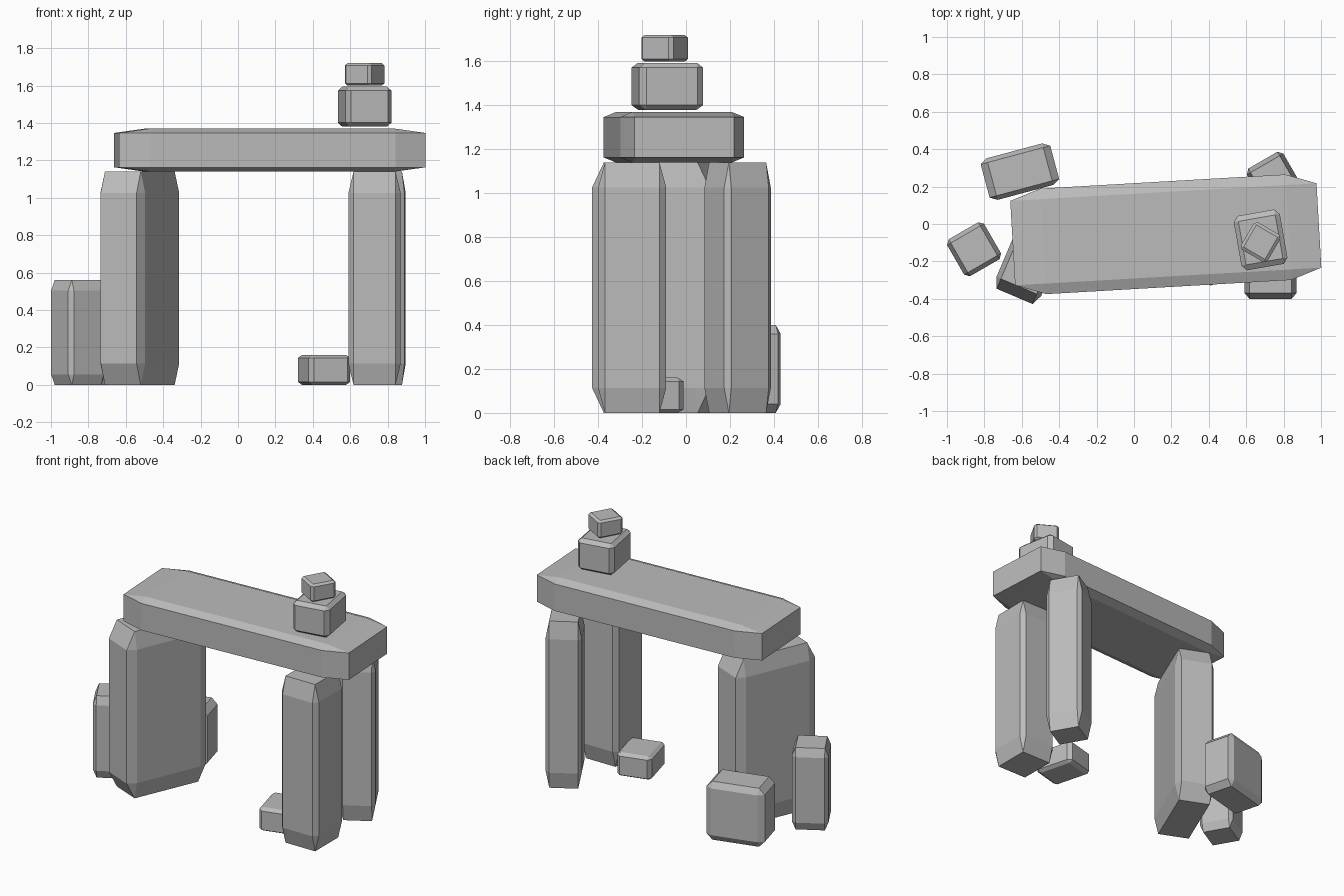
import bpy
import bmesh
import math
from mathutils import Matrix

# Remove the default cube
cube = bpy.data.objects.get("Cube")
if cube:
    bpy.data.objects.remove(cube, do_unlink=True)

# One stone colour
stone = bpy.data.materials.new("grey_stone")
stone.use_nodes = True
GREY = (0.5, 0.5, 0.5, 1.0)
stone.diffuse_color = GREY
stone.node_tree.nodes["Principled BSDF"].inputs["Base Color"].default_value = GREY


def chamfered_stone(name, x, y, bottom, top, width, depth, turn):
    """Cube with chamfered edges, stretched so the chamfers follow its size."""
    bm = bmesh.new()
    bmesh.ops.create_cube(bm, size=1.0)
    bmesh.ops.bevel(bm, geom=bm.edges[:], offset=0.1, segments=1, affect='EDGES')
    height = top - bottom
    bmesh.ops.transform(bm, matrix=Matrix.Diagonal((width, depth, height, 1)), verts=bm.verts)
    mesh = bpy.data.meshes.new(name)
    bm.to_mesh(mesh)
    bm.free()
    mesh.materials.append(stone)
    obj = bpy.data.objects.new(name, mesh)
    obj.location = (x, y, (bottom + top) / 2)
    obj.rotation_euler.z = math.radians(turn)
    bpy.context.collection.objects.link(obj)


# Upright pillars
chamfered_stone("wide_pillar", -0.525, -0.12, 0, 1.14, 0.26, 0.58, -23)
chamfered_stone("front_pillar", 0.73, -0.245, 0, 1.14, 0.28, 0.31, 0)
chamfered_stone("back_pillar", 0.75, 0.235, 0, 1.14, 0.225, 0.245, 30)

# Slab lying across the pillars
chamfered_stone("lintel_slab", 0.17, -0.055, 1.14, 1.37, 1.64, 0.565, 3.3)

# Small stones stacked on the slab
chamfered_stone("lower_stacked_stone", 0.677, -0.085, 1.38, 1.594, 0.25, 0.295, 10)
chamfered_stone("upper_stacked_stone", 0.677, -0.097, 1.6, 1.72, 0.165, 0.17, -30)

# Loose stones on the ground
chamfered_stone("ground_block", -0.61, 0.28, 0, 0.4, 0.385, 0.23, 15)
chamfered_stone("short_post", -0.855, -0.135, 0, 0.56, 0.228, 0.228, 30)
chamfered_stone("small_rock", 0.46, -0.17, 0, 0.16, 0.23, 0.28, 15)
